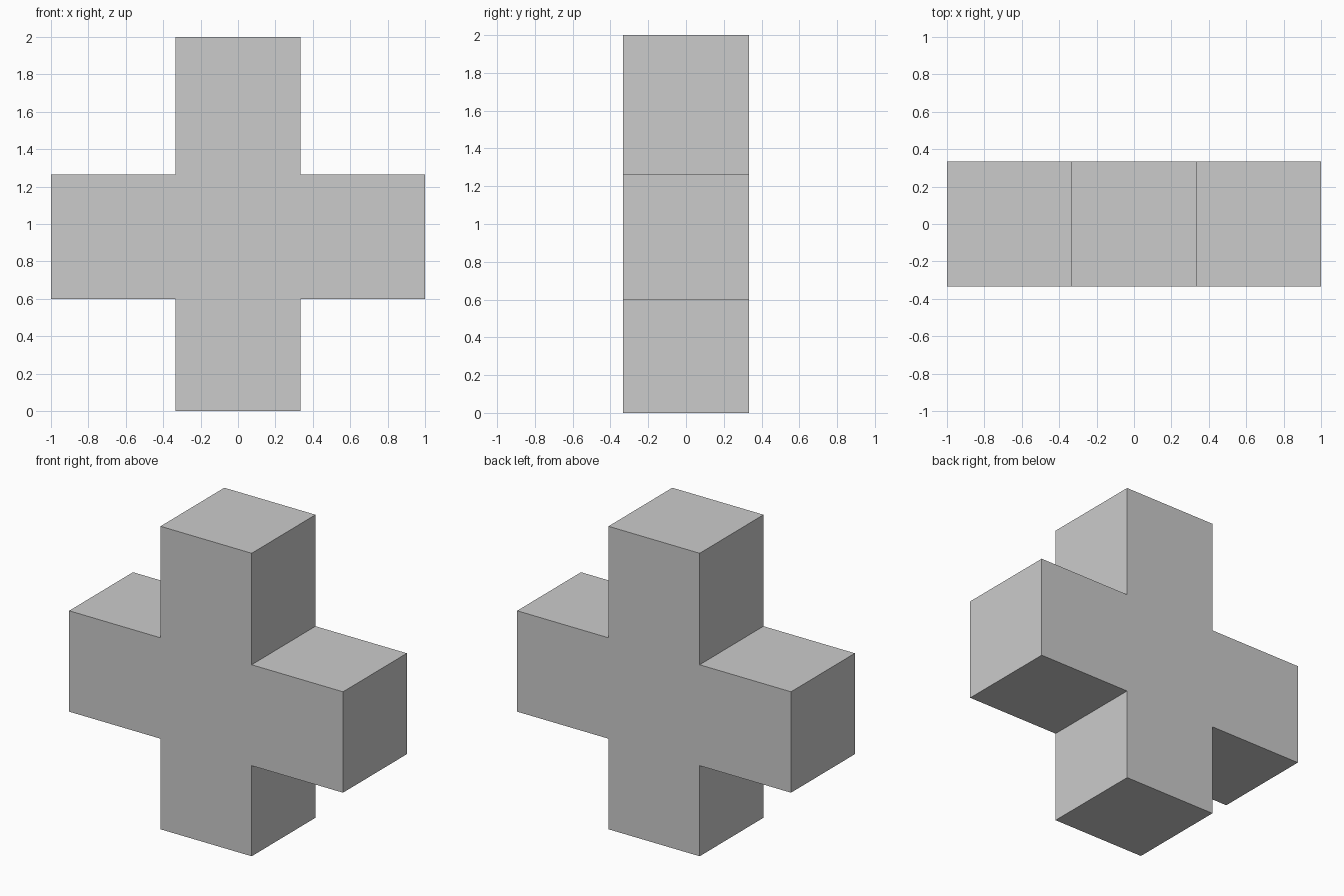
import bpy
import bmesh

if "Cube" in bpy.data.objects:
    bpy.data.objects.remove(bpy.data.objects["Cube"])

HALF = 0.333           # half thickness of every bar
LOW, HIGH = 0.598, 1.264  # underside and top of the side arms

# Right half of the outline, bottom to top; the left half is mirrored
right = [(HALF, 0), (HALF, LOW), (1, LOW), (1, HIGH), (HALF, HIGH), (HALF, 2)]
outline = right + [(-x, z) for x, z in reversed(right)]

# Solid cross: front face extruded to the back
bm = bmesh.new()
face = bm.faces.new([bm.verts.new((x, -HALF, z)) for x, z in outline])
extruded = bmesh.ops.extrude_face_region(bm, geom=[face], use_keep_orig=True)
verts = [g for g in extruded["geom"] if isinstance(g, bmesh.types.BMVert)]
bmesh.ops.translate(bm, verts=verts, vec=(0, 2 * HALF, 0))
bmesh.ops.recalc_face_normals(bm, faces=bm.faces[:])

mesh = bpy.data.meshes.new("cross_block")
bm.to_mesh(mesh)
bm.free()
bpy.context.collection.objects.link(bpy.data.objects.new("cross_block", mesh))
